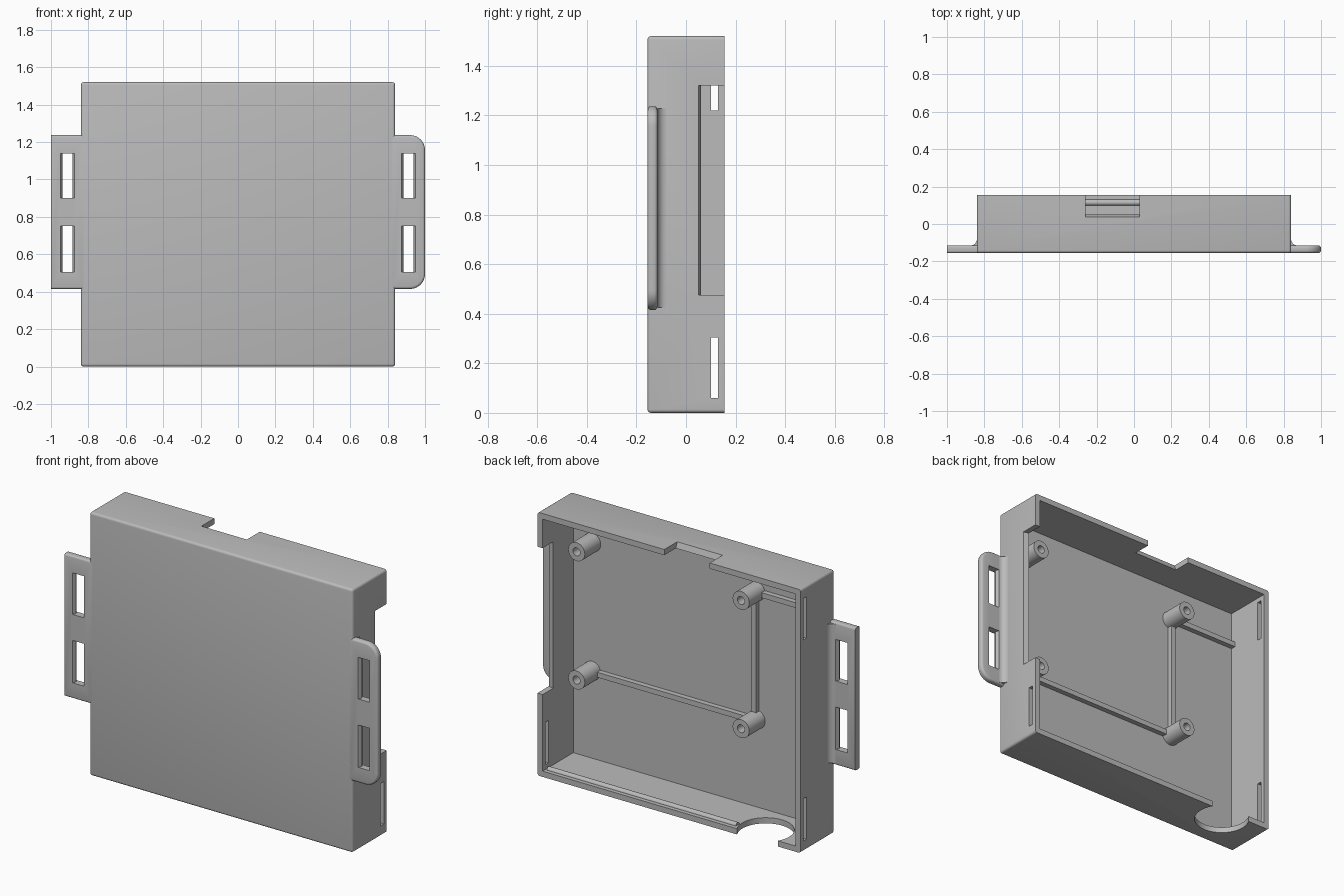
import bpy, bmesh, math
from mathutils import Vector

if "Cube" in bpy.data.objects:
    bpy.data.objects.remove(bpy.data.objects["Cube"], do_unlink=True)

grey = bpy.data.materials.new("plain grey")
grey.use_nodes = True
grey.diffuse_color = (0.5, 0.5, 0.5, 1)
grey.node_tree.nodes["Principled BSDF"].inputs["Base Color"].default_value = (0.5, 0.5, 0.5, 1)

W, D, H, WALL = 0.84, 0.155, 1.52, 0.033
FLOOR = -D + 0.03


def finish(name, bm):
    bmesh.ops.recalc_face_normals(bm, faces=bm.faces)
    mesh = bpy.data.meshes.new(name)
    bm.to_mesh(mesh)
    bm.free()
    mesh.materials.append(grey)
    obj = bpy.data.objects.new(name, mesh)
    bpy.context.collection.objects.link(obj)
    return obj


def prism_mesh(points, axis, lo, hi):
    """Extrude a 2D outline along an axis; the outline uses the other two axes in order."""
    place = {"x": lambda a, b, t: (t, a, b),
             "y": lambda a, b, t: (a, t, b),
             "z": lambda a, b, t: (a, b, t)}[axis]
    bm = bmesh.new()
    face = bm.faces.new([bm.verts.new(place(a, b, lo)) for a, b in points])
    new = bmesh.ops.extrude_face_region(bm, geom=[face])["geom"]
    shift = Vector(place(0, 0, hi - lo))
    bmesh.ops.translate(bm, vec=shift, verts=[v for v in new if isinstance(v, bmesh.types.BMVert)])
    bmesh.ops.recalc_face_normals(bm, faces=bm.faces)
    return bm


def prism(name, points, axis, lo, hi):
    return finish(name, prism_mesh(points, axis, lo, hi))


def rect(a0, a1, b0, b1):
    return [(a0, b0), (a1, b0), (a1, b1), (a0, b1)]


def circle(a, b, r, n=40):
    return [(a + r * math.cos(math.tau * i / n), b + r * math.sin(math.tau * i / n)) for i in range(n)]


def bevel(bm, test, size, segments=4):
    edges = [e for e in bm.edges if test(*(v.co for v in e.verts))]
    bmesh.ops.bevel(bm, geom=edges, offset=size, segments=segments, profile=0.5, affect="EDGES")


def cut(obj, cutter):
    cutter.hide_render = True
    mod = obj.modifiers.new("cut", "BOOLEAN")
    mod.operation, mod.solver, mod.object = "DIFFERENCE", "EXACT", cutter
    bpy.ops.object.select_all(action="DESELECT")
    bpy.context.view_layer.objects.active = obj
    obj.select_set(True)
    bpy.ops.object.modifier_apply(modifier=mod.name)
    bpy.data.objects.remove(cutter, do_unlink=True)


parts = []

# Tray body, rounded everywhere except the open back rim
bm = prism_mesh(rect(-W, W, 0, H), "y", -D, D)
bevel(bm, lambda p, q: min(p.y, q.y) < 0, 0.014)
body = finish("tray_body", bm)
cut(body, prism("cavity", rect(-W + WALL, W - WALL, WALL, H - WALL), "y", FLOOR, D + 0.1))

# Notches in the left and top walls, with sloped inner edges
cut(body, prism("side_notch", [(0.78, 0.068), (0.86, 0.045), (0.86, 0.2), (0.78, 0.2)], "z", 0.475, 1.32))
cut(body, prism("top_notch", [(0.06, 1.46), (0.03, 1.54), (0.2, 1.54), (0.2, 1.46)], "x", -0.26, 0.03))

# Round cable opening in the bottom wall
cut(body, prism("cable_opening", circle(-0.565, 0.08, 0.15, 64), "z", -0.05, 0.1))

# Latch slots in the side walls
for side, low, high in ((-1, 0.06, 0.305), (-1, 1.22, 1.46), (1, 0.06, 0.305)):
    x0, x1 = sorted((side * 0.78, side * 0.9))
    cut(body, prism("latch_slot", rect(x0, x1, low, high), "y", 0.1, 0.13))
parts.append(body)

# Mounting flanges with strap slots and a fillet against the wall
Z0, Z1, BACK = 0.415, 1.237, -0.115
for side, label in ((1, "left"), (-1, "right")):
    x0, x1 = sorted((side * 0.82, side * 1.0))
    bm = prism_mesh(rect(x0, x1, Z0, Z1), "y", -D, BACK)
    if side > 0:
        bevel(bm, lambda p, q: p.x > 0.99 and q.x > 0.99 and abs(p.y - q.y) > 0.01, 0.08, 10)
        bevel(bm, lambda p, q: abs(p.y - q.y) < 0.001 and max(p.x, q.x) > 0.83, 0.013, 3)
    else:
        bevel(bm, lambda p, q: abs(p.y - q.y) < 0.001 and abs(p.z - q.z) < 0.001, 0.01, 3)
    flange = finish(label + "_flange", bm)
    mid, wide, slim = side * 0.912, 0.04, 0.027
    yc = (BACK - D) / 2
    waist = [(mid - wide, -D - 0.005), (mid + wide, -D - 0.005), (mid + slim, yc),
             (mid + wide, BACK + 0.005), (mid - wide, BACK + 0.005), (mid - slim, yc)]
    for low, high in ((0.505, 0.75), (0.9, 1.14)):
        cut(flange, prism("strap_slot", waist, "z", low, high))
    r = 0.035
    arc = [(side * (W + r - r * math.cos(t)), BACK + r - r * math.sin(t))
           for t in (math.pi / 2 * i / 8 for i in range(9))]
    outline = arc + [(side * (W + r), BACK - 0.01), (side * (W - 0.01), BACK - 0.01),
                     (side * (W - 0.01), BACK + r)]
    fillet = prism(label + "_flange_fillet", outline, "z", Z0 + 0.01, Z1 - 0.01)
    parts += [flange, fillet]

# Screw posts on the floor, with blind pilot holes
XS, ZS, TIP = (0.685, -0.365), (0.54, 1.28), 0.02
for x in XS:
    for z in ZS:
        post = prism("screw_post", circle(x, z, 0.053), "y", FLOOR - 0.01, TIP)
        cut(post, prism("pilot_hole", circle(x, z, 0.023, 24), "y", FLOOR + 0.02, TIP + 0.05))
        parts.append(post)

# Low floor ribs linking the posts
h = 0.015
for name, outline in (("lower_rib", rect(XS[1], XS[0] - 0.04, ZS[0] - h, ZS[0] + h)),
                      ("upright_rib", rect(XS[1] - h, XS[1] + h, ZS[0] + 0.04, ZS[1] - 0.04)),
                      ("upper_rib", rect(-W + 0.02, XS[1] - 0.04, ZS[1] - h, ZS[1] + h))):
    x_stop = [(max(a, XS[1] + 0.04), b) for a, b in outline] if name == "lower_rib" else outline
    parts.append(prism(name, x_stop, "y", FLOOR - 0.01, FLOOR + 0.03))

# Rounded snap ridge along the bottom wall
parts.append(prism("snap_ridge", circle(0.115, WALL - 0.002, 0.017, 16), "x", -0.41, W - WALL - 0.01))

# Smooth rounded surfaces, keep corners crisp
bpy.ops.object.select_all(action="DESELECT")
for obj in parts:
    obj.select_set(True)
bpy.context.view_layer.objects.active = body
bpy.ops.object.shade_smooth_by_angle(angle=math.radians(32))
